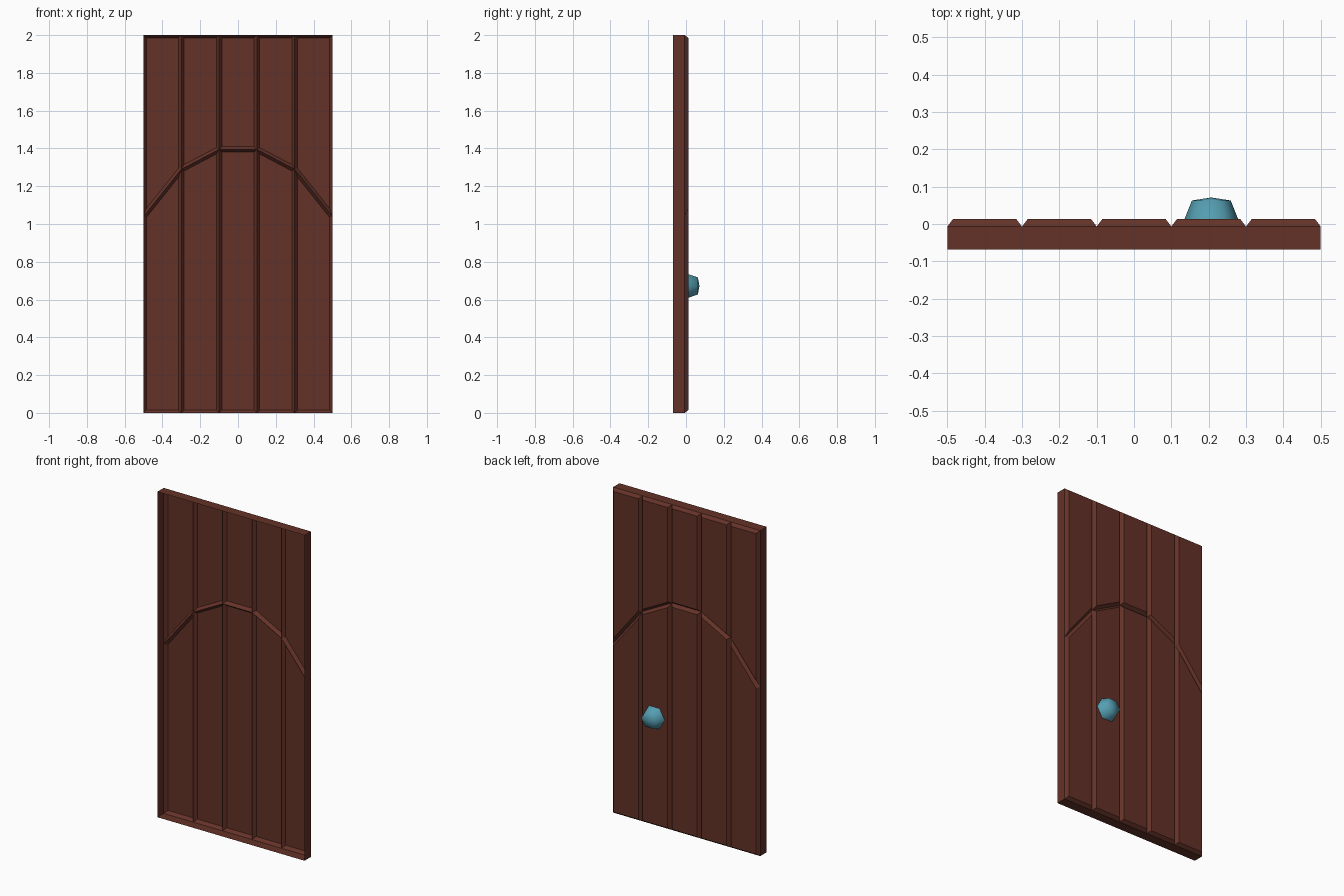
import bpy
import bmesh
from math import cos, sin, tau

cube = bpy.data.objects.get("Cube")
if cube:
    bpy.data.objects.remove(cube)


def make_material(name, rgb):
    mat = bpy.data.materials.new(name)
    mat.use_nodes = True
    mat.diffuse_color = (*rgb, 1)
    mat.node_tree.nodes["Principled BSDF"].inputs["Base Color"].default_value = (*rgb, 1)
    return mat


def add_object(name, bm, mat, smooth=False):
    mesh = bpy.data.meshes.new(name)
    bm.to_mesh(mesh)
    bm.free()
    mesh.materials.append(mat)
    for face in mesh.polygons:
        face.use_smooth = smooth
    obj = bpy.data.objects.new(name, mesh)
    bpy.context.collection.objects.link(obj)
    return obj


wood = make_material("dark red wood", (0.127, 0.032, 0.021))
teal = make_material("teal metal", (0.09, 0.34, 0.44))

BACK_Y, GROOVE_Y, FRONT_Y = -0.068, -0.007, 0.013
BEVEL = 0.015

# Door: a grid of planks split by an arch, each plank bevelled out of the grooves
bm = bmesh.new()
plank_edges = (-0.5, -0.3, -0.1, 0.1, 0.3, 0.5)
arch_heights = (1.04, 1.29, 1.395, 1.395, 1.29, 1.04)
columns = [[bm.verts.new((x, GROOVE_Y, z)) for z in (0, arch, 2)]
           for x, arch in zip(plank_edges, arch_heights)]
planks = []
for a, b in zip(columns, columns[1:]):
    for row in range(2):
        planks.append(bm.faces.new((a[row], a[row + 1], b[row + 1], b[row])))
bm.normal_update()
border = [e for e in bm.edges if e.is_boundary]

# Side walls, leaving the far side of the shell open
walls = bmesh.ops.extrude_edge_only(bm, edges=border)["geom"]
for v in walls:
    if isinstance(v, bmesh.types.BMVert):
        v.co.y = BACK_Y
bmesh.ops.recalc_face_normals(bm, faces=bm.faces[:])
if planks[0].normal.y < 0:
    bmesh.ops.reverse_faces(bm, faces=bm.faces[:])
bm.normal_update()

# Plank bevels
bmesh.ops.inset_individual(bm, faces=planks, thickness=BEVEL,
                           depth=FRONT_Y - GROOVE_Y, use_even_offset=True)
add_object("door_planks", bm, wood)

# Knob: a six-sided dome
bm = bmesh.new()
KNOB_X, KNOB_Z = 0.207, 0.672
rings = []
for radius, y in ((0.072, FRONT_Y), (0.052, 0.063)):
    rings.append([bm.verts.new((KNOB_X + radius * cos(tau * i / 6), y,
                                KNOB_Z + radius * sin(tau * i / 6)))
                  for i in range(6)])
tip = bm.verts.new((KNOB_X, 0.071, KNOB_Z))
base, top = rings
for i in range(6):
    j = (i + 1) % 6
    bm.faces.new((base[i], top[i], top[j], base[j]))
    bm.faces.new((top[i], tip, top[j]))
bm.normal_update()
add_object("door_knob", bm, teal, smooth=True)
